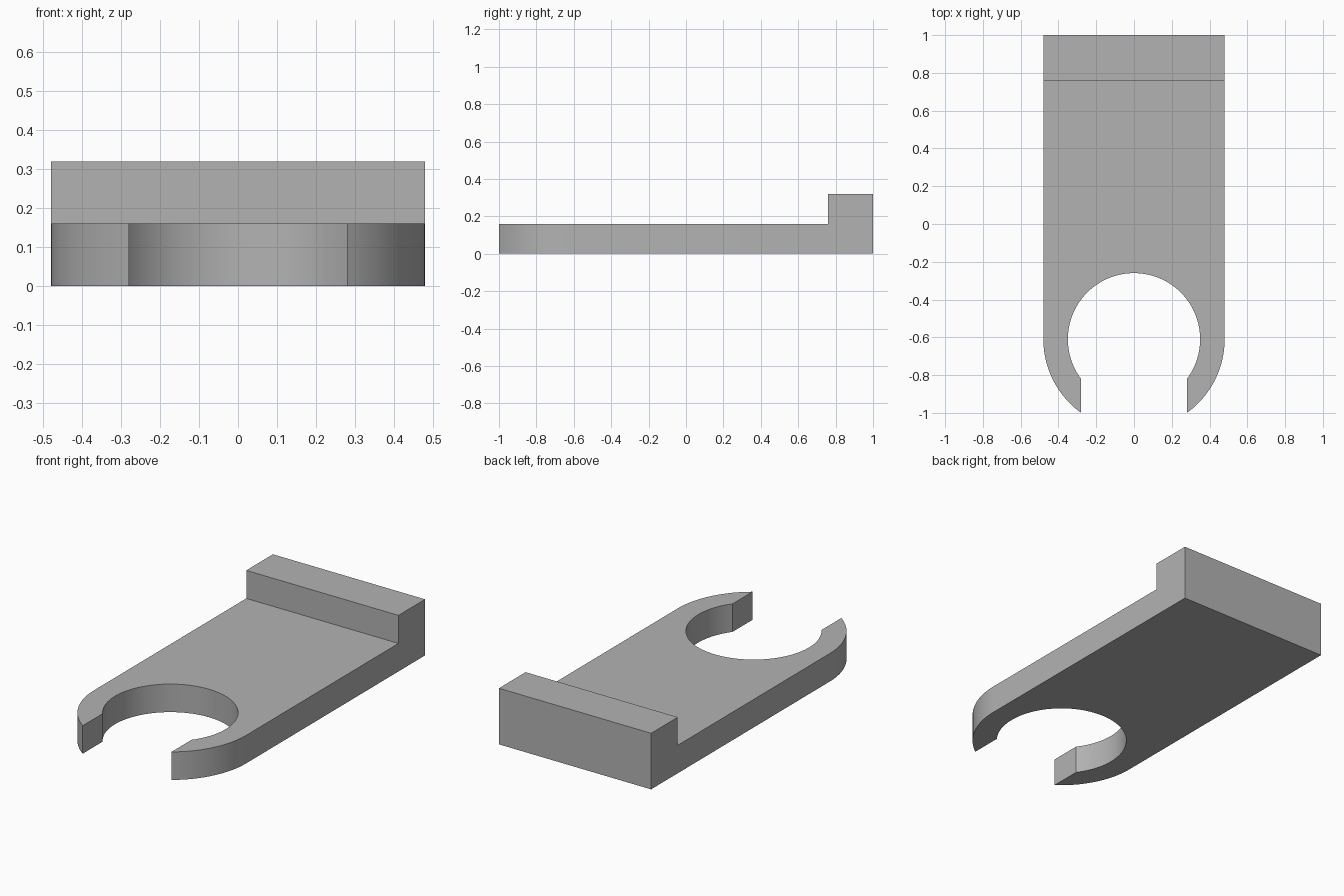
import bpy, bmesh
from math import acos, pi, sin, cos, radians

if "Cube" in bpy.data.objects:
    bpy.data.objects.remove(bpy.data.objects["Cube"])

HALF_WIDTH, HOLE_RADIUS, SLOT_HALF = 0.48, 0.35, 0.28
CENTRE_Y, STEP_Y, BACK_Y = -0.61, 0.76, 1.0
PLATE_Z, LIP_Z = 0.16, 0.32


def arc(radius, start, end, steps):
    """Points on a circle around the jaw centre."""
    angles = [start + (end - start) * i / steps for i in range(steps + 1)]
    return [(radius * cos(a), CENTRE_Y + radius * sin(a)) for a in angles]


def extrude_up(bm, faces, height):
    result = bmesh.ops.extrude_face_region(bm, geom=faces)
    verts = [g for g in result["geom"] if isinstance(g, bmesh.types.BMVert)]
    bmesh.ops.translate(bm, verts=verts, vec=(0, 0, height))
    return [g for g in result["geom"] if isinstance(g, bmesh.types.BMFace)]


# Outline of the plate: rounded jaws around an open circular hole
outer = acos(SLOT_HALF / HALF_WIDTH)
inner = acos(SLOT_HALF / HOLE_RADIUS)
outline = [(-HALF_WIDTH, STEP_Y)]
outline += arc(HALF_WIDTH, pi, 2 * pi - (pi - outer), 24)
outline += arc(HOLE_RADIUS, pi + inner, -inner, 96)
outline += arc(HALF_WIDTH, -outer, 0, 24)
outline += [(HALF_WIDTH, STEP_Y)]

bm = bmesh.new()
verts = [bm.verts.new((x, y, 0)) for x, y in outline]
plate = bm.faces.new(verts)
back = [bm.verts.new((s * HALF_WIDTH, BACK_Y, 0)) for s in (1, -1)]
lip = bm.faces.new([verts[0], verts[-1]] + back)

# Thicken the whole plate, keeping the underside, then raise the lip at the back
base = bmesh.ops.duplicate(bm, geom=[plate, lip])["geom"]
top = extrude_up(bm, [plate, lip], PLATE_Z)
lip_top = [f for f in top if f.calc_center_median().y > STEP_Y]
raised = extrude_up(bm, lip_top, LIP_Z - PLATE_Z)
bmesh.ops.remove_doubles(bm, verts=bm.verts, dist=0.0001)

# Drop any face left inside the solid where the lip was raised
hidden = [f for f in bm.faces if f.calc_center_median().y > STEP_Y
          and abs(f.calc_center_median().z - PLATE_Z) < 0.001 and abs(f.normal.z) > 0.9]
bmesh.ops.delete(bm, geom=hidden, context="FACES_ONLY")
bmesh.ops.recalc_face_normals(bm, faces=bm.faces)

mesh = bpy.data.meshes.new("forked_plate")
bm.to_mesh(mesh)
bm.free()
part = bpy.data.objects.new("forked_plate", mesh)
bpy.context.collection.objects.link(part)

# Plain grey
grey = bpy.data.materials.new("grey")
grey.use_nodes = True
colour = (0.45, 0.45, 0.45, 1)
grey.diffuse_color = colour
grey.node_tree.nodes["Principled BSDF"].inputs["Base Color"].default_value = colour
mesh.materials.append(grey)

# Smooth curved walls, crisp edges
bpy.ops.object.select_all(action="DESELECT")
part.select_set(True)
bpy.context.view_layer.objects.active = part
bpy.ops.object.shade_smooth_by_angle(angle=radians(30))
